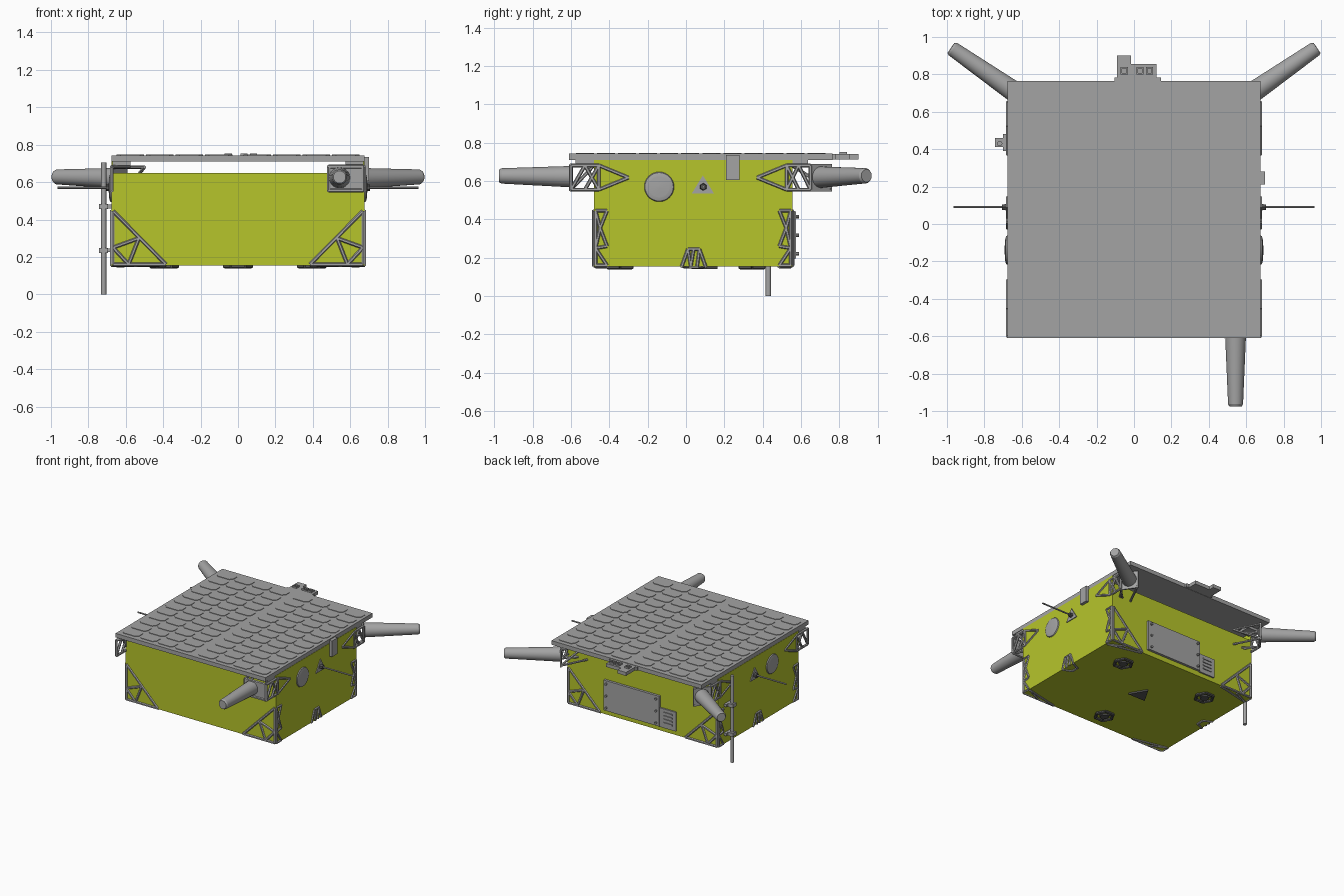
import bpy, bmesh, math
from mathutils import Vector, Matrix

if "Cube" in bpy.data.objects:
    bpy.data.objects.remove(bpy.data.objects["Cube"])


def colour(name, rgb):
    m = bpy.data.materials.new(name)
    m.diffuse_color = (*rgb, 1)
    m.use_nodes = True
    m.node_tree.nodes["Principled BSDF"].inputs["Base Color"].default_value = m.diffuse_color
    return m


GREEN = colour("lime_panel", (0.47, 0.56, 0.024))
GREY = colour("light_grey", (0.37, 0.37, 0.37))
DARK = colour("dark_grey", (0.09, 0.09, 0.09))


def finish(bm, name, mat, smooth=False):
    bmesh.ops.recalc_face_normals(bm, faces=bm.faces)
    me = bpy.data.meshes.new(name)
    bm.to_mesh(me)
    bm.free()
    me.materials.append(mat)
    ob = bpy.data.objects.new(name, me)
    bpy.context.collection.objects.link(ob)
    if smooth:
        bpy.ops.object.select_all(action='DESELECT')
        ob.select_set(True)
        bpy.context.view_layer.objects.active = ob
        bpy.ops.object.shade_smooth_by_angle(angle=math.radians(35))
    return ob


def box(bm, x0, x1, y0, y1, z0, z1):
    m = Matrix.Translation(((x0 + x1) / 2, (y0 + y1) / 2, (z0 + z1) / 2))
    m = m @ Matrix.Diagonal((abs(x1 - x0), abs(y1 - y0), abs(z1 - z0), 1))
    bmesh.ops.create_cube(bm, size=1, matrix=m)


def bar(bm, p, q, r1=0.009, r2=None, seg=6):
    p, q = Vector(p), Vector(q)
    d = q - p
    m = Matrix.Translation((p + q) / 2) @ d.to_track_quat('Z', 'Y').to_matrix().to_4x4()
    bmesh.ops.create_cone(bm, cap_ends=True, segments=seg, radius1=r1,
                          radius2=r1 if r2 is None else r2, depth=d.length, matrix=m)


def bars(bm, pts, pairs, r=0.009):
    for a, b in pairs:
        bar(bm, pts[a], pts[b], r)


def prism(bm, pts, offset):
    f = bm.faces.new([bm.verts.new(p) for p in pts])
    g = bmesh.ops.extrude_face_region(bm, geom=[f])
    bmesh.ops.translate(bm, vec=offset, verts=[v for v in g['geom'] if isinstance(v, bmesh.types.BMVert)])


# Body: closed tub, with taller side walls that carry the deck
X, YF, YB, Z0, ZT = 0.675, -0.48, 0.555, 0.155, 0.65
bm = bmesh.new()
box(bm, -X, X, YF, YB, Z0, ZT)
finish(bm, "body_tub", GREEN)
for s, side in ((-1, "left"), (1, "right")):
    bm = bmesh.new()
    box(bm, s * 0.665, s * 0.677, YF, YB, Z0, 0.71)
    finish(bm, side + "_side_wall", GREEN)

# Solar deck with chamfered cells in two halves
bm = bmesh.new()
box(bm, -X, X, -0.61, 0.765, 0.71, 0.743)
finish(bm, "solar_deck", GREY)
bm = bmesh.new()
ROWS, COLS = 12, 4
cw, ch = 0.63 / COLS, 1.32 / ROWS
for half in (-0.655, 0.025):
    for c in range(COLS):
        for r in range(ROWS):
            x0, y0 = half + c * cw + 0.005, -0.583 + r * ch + 0.008
            x1, y1, k = x0 + cw - 0.01, y0 + ch - 0.016, 0.022
            prism(bm, [(x0 + k, y0, 0.742), (x1 - k, y0, 0.742), (x1, y0 + k, 0.742), (x1, y1 - k, 0.742),
                       (x1 - k, y1, 0.742), (x0 + k, y1, 0.742), (x0, y1 - k, 0.742), (x0, y0 + k, 0.742)],
                  (0, 0, 0.005))
finish(bm, "solar_cells", GREY)

# Corner trusses on the lower four corners
for sx in (-1, 1):
    for sy, ye in ((-1, YF), (1, YB)):
        bm = bmesh.new()
        y = ye + sy * 0.001
        P = [(sx * a, y, b) for a, b in ((0.668, 0.16), (0.668, 0.445), (0.385, 0.16),
                                        (0.53, 0.3), (0.585, 0.16), (0.668, 0.25))]
        bars(bm, P, [(0, 1), (0, 2), (1, 2), (3, 4), (3, 5), (4, 5)], 0.01)
        # side zigzag wrapping round the corner
        xs = sx * 0.677
        Q = [(xs, ye - sy * a, b) for a, b in ((0.008, 0.445), (0.068, 0.445), (0.032, 0.355), (0.068, 0.26),
                                              (0.008, 0.25), (0.008, 0.16), (0.068, 0.16))]
        bars(bm, Q, [(0, 1), (1, 2), (2, 3), (3, 4), (4, 0), (4, 6), (5, 6), (4, 5), (0, 2), (2, 4)])
        # underside braces
        U = [(sx * 0.385, ye - sy * 0.008, 0.154), (sx * 0.667, ye - sy * 0.07, 0.154),
             (sx * 0.54, ye - sy * 0.008, 0.154)]
        bars(bm, U, [(0, 1), (1, 2)])
        finish(bm, "lower_corner_truss", GREY)

# Upper side trusses carrying the deck overhang
for sx in (-1, 1):
    for sy, yo, yi, tip in ((-1, -0.6, -0.455, -0.30), (1, 0.65, 0.525, 0.37)):
        bm = bmesh.new()
        xs = sx * 0.675
        ym = (yo + yi) / 2
        P = [(xs, a, b) for a, b in ((yo, 0.555), (yo, 0.682), (yi, 0.682), (yi, 0.555),
                                    (tip, 0.618), (ym, 0.682), (ym, 0.555))]
        bars(bm, P, [(0, 1), (1, 2), (2, 3), (3, 0), (2, 4), (3, 4), (0, 5), (5, 3), (6, 2)], 0.01)
        # inner return struts and deck pad
        yb = YF if sy < 0 else YB
        for z in (0.555, 0.682):
            if sx > 0 or sy > 0 or z > 0.6:
                bar(bm, (xs, yo, z), (sx * 0.58, yb, z))
        box(bm, sx * 0.575, sx * 0.67, ym - 0.05, ym + 0.05, 0.69, 0.71)
        finish(bm, "upper_corner_truss", GREY)

# Front thruster box frame
bm = bmesh.new()
for z in (0.555, 0.682):
    bar(bm, (0.485, -0.6, z), (0.67, -0.6, z), 0.011)
    bar(bm, (0.485, -0.6, z), (0.485, YF, z), 0.01)
bar(bm, (0.485, -0.6, 0.555), (0.485, -0.6, 0.682), 0.011)
bar(bm, (0.485, -0.6, 0.555), (0.485, YF, 0.682))
bar(bm, (0.67, -0.6, 0.555), (0.67, -0.6, 0.682), 0.011)
box(bm, 0.48, 0.675, -0.602, -0.594, 0.55, 0.688)
finish(bm, "front_mount_frame", GREY)


# Tapered antennas with rounded tips
def antenna(name, base, tip):
    bm = bmesh.new()
    b, t = Vector(base), Vector(tip)
    d = (t - b).normalized()
    bar(bm, b, t - d * 0.012, 0.056, 0.04, 32)
    bar(bm, t - d * 0.012, t, 0.04, 0.033, 32)
    finish(bm, name, GREY, True)


antenna("front_antenna", (0.543, -0.59, 0.623), (0.543, -0.975, 0.627))
for s, side in ((-1, "left"), (1, "right")):
    antenna(side + "_rear_antenna", (s * 0.63, 0.70, 0.62), (s * 0.978, 0.942, 0.628))
    # slanted square flange with struts back to the body
    bm = bmesh.new()
    prism(bm, [(s * 0.676, 0.65, 0.545), (s * 0.6, 0.762, 0.545), (s * 0.6, 0.762, 0.688),
               (s * 0.676, 0.65, 0.688)], (-s * 0.01, -0.007, 0))
    for z in (0.555, 0.68):
        bar(bm, (s * 0.60, 0.755, z), (s * 0.50, YB, z))
        bar(bm, (s * 0.668, 0.65, z), (s * 0.60, YB, z))
    bar(bm, (s * 0.60, 0.755, 0.555), (s * 0.50, YB, 0.68))
    finish(bm, side + "_rear_flange", GREY)

    # Side dome, a shallow lens
    bm = bmesh.new()
    for (r0, r1, xa, xb) in ((0.079, 0.074, 0.675, 0.684), (0.074, 0.055, 0.684, 0.689), (0.055, 0.01, 0.689, 0.692)):
        bar(bm, (s * xa, -0.14, 0.57), (s * xb, -0.14, 0.57), r0, r1, 32)
    finish(bm, side + "_round_sensor", GREY, True)

    # Whip antenna on a triangular plate
    bm = bmesh.new()
    prism(bm, [(s * 0.675, 0.03, 0.535), (s * 0.675, 0.146, 0.535), (s * 0.675, 0.088, 0.63)], (s * 0.009, 0, 0))
    bar(bm, (s * 0.68, 0.09, 0.57), (s * 0.965, 0.09, 0.57), 0.006, 0.006, 10)
    finish(bm, side + "_whip_antenna", GREY)
    bm = bmesh.new()
    bar(bm, (s * 0.68, 0.09, 0.57), (s * 0.706, 0.09, 0.57), 0.02, 0.016, 6)
    finish(bm, side + "_whip_nut", DARK)

    # Small A-frame at the bottom edge of the side
    bm = bmesh.new()
    P = [(s * 0.677, a, b) for a, b in ((-0.022, 0.155), (0.01, 0.245), (0.07, 0.245), (0.102, 0.155),
                                       (0.025, 0.155), (0.058, 0.155), (0.04, 0.245))]
    P += [(s * 0.61, 0.01, 0.152), (s * 0.61, 0.07, 0.152)]
    bars(bm, P, [(0, 1), (1, 2), (2, 3), (4, 6), (1, 4), (2, 5), (0, 7), (3, 8), (7, 8)])
    finish(bm, side + "_side_a_frame", GREY)

# Box on the right edge of the deck
bm = bmesh.new()
box(bm, 0.67, 0.70, 0.21, 0.28, 0.605, 0.735)
finish(bm, "right_edge_box", GREY)

# Vertical pole with clamps on the left
bm = bmesh.new()
bar(bm, (-0.718, 0.43, 0), (-0.718, 0.43, 0.705), 0.014, 0.014, 16)
for z in (0.235, 0.47):
    box(bm, -0.743, -0.695, 0.412, 0.46, z - 0.014, z + 0.014)
    box(bm, -0.70, -0.672, 0.39, 0.48, z - 0.01, z + 0.01)
finish(bm, "left_pole", GREY, True)

# Rear access plate with bolts, and louvred plate beside it
bm = bmesh.new()
box(bm, -0.16, 0.34, YB, 0.575, 0.195, 0.44)
for x in (-0.135, 0.315):
    for z in (0.22, 0.318, 0.415):
        bar(bm, (x, 0.575, z), (x, 0.59, z), 0.009, 0.009, 8)
finish(bm, "rear_access_plate", GREY)
bm = bmesh.new()
box(bm, -0.305, -0.16, YB, 0.567, 0.19, 0.345)
for i in range(4):
    z = 0.225 + i * 0.028
    box(bm, -0.275, -0.195, 0.567, 0.574, z, z + 0.012)
finish(bm, "rear_louvre_plate", GREY)

# Sensor block on the rear edge of the deck
bm = bmesh.new()
box(bm, -0.105, 0.145, 0.76, 0.782, 0.712, 0.74)
box(bm, -0.09, -0.015, 0.77, 0.90, 0.712, 0.74)
box(bm, -0.015, 0.12, 0.77, 0.855, 0.712, 0.74)
for x in (-0.052, 0.032, 0.082):
    for a, b, c, d in ((-.019, -.011, -.02, .02), (.011, .019, -.02, .02), (-.011, .011, -.02, -.012), (-.011, .011, .012, .02)):
        box(bm, x + a, x + b, 0.82 + c, 0.82 + d, 0.738, 0.752)
finish(bm, "rear_sensor_block", GREY)

# Underside pads (hexagonal rings with a hub) and triangular plate
for x, y in ((-0.395, 0.345), (0.395, 0.345), (0, -0.345)):
    bm = bmesh.new()
    R = [Vector((x + 0.07 * math.cos(i * math.pi / 3), y + 0.07 * math.sin(i * math.pi / 3), 0.15)) for i in range(6)]
    for i in range(6):
        bar(bm, R[i], R[(i + 1) % 6], 0.012)
    bar(bm, (x, y, 0.142), (x, y, 0.158), 0.035, 0.035, 6)
    for p in R[::2]:
        bar(bm, p, (x, y, 0.15), 0.008)
    finish(bm, "underside_pad", DARK)
bm = bmesh.new()
prism(bm, [(-0.078, 0.03, 0.156), (0.078, 0.03, 0.156), (0, 0.165, 0.156)], (0, 0, -0.014))
finish(bm, "underside_triangle", DARK)
